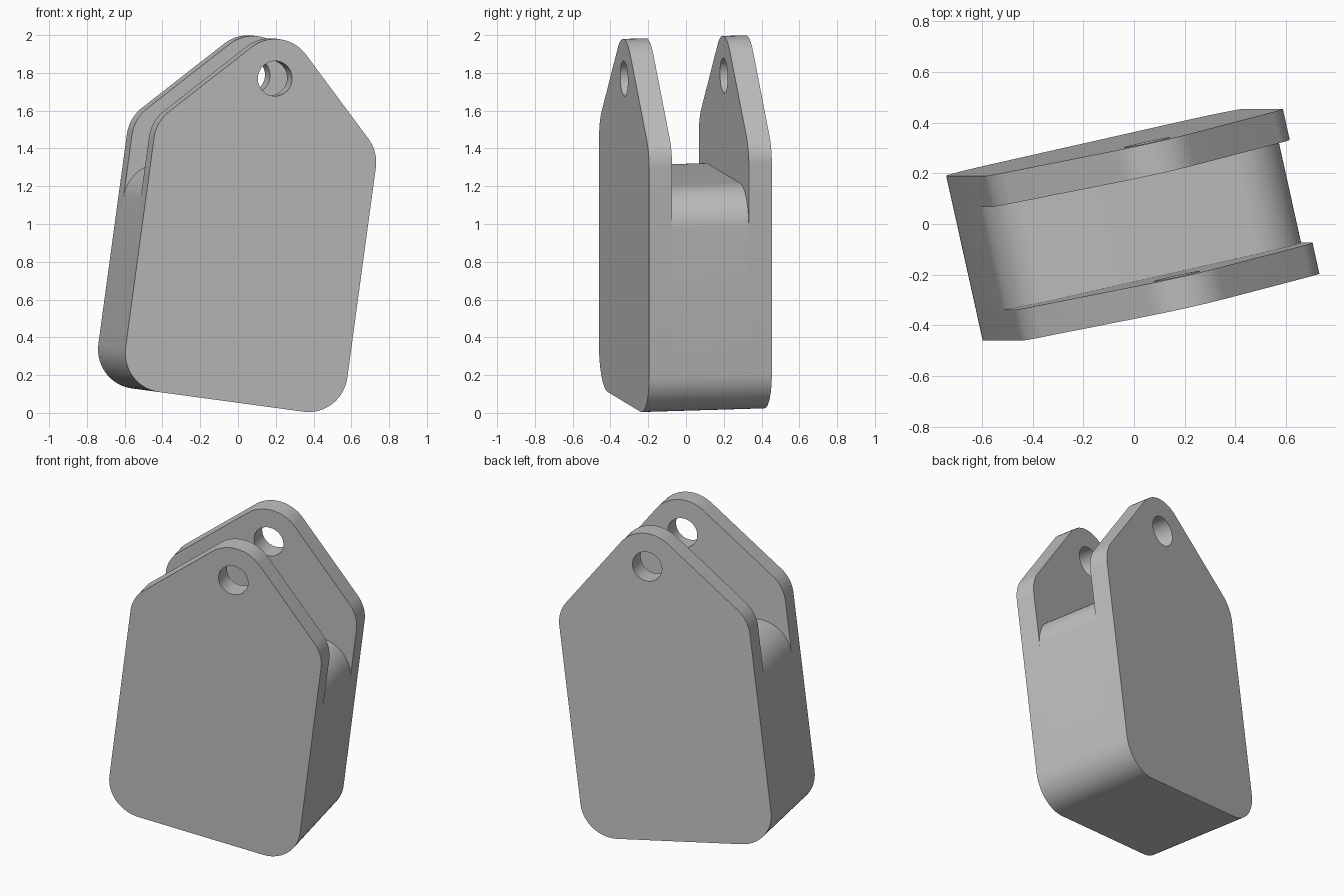
import bpy, bmesh
from math import radians, sin, cos, tan, pi, atan2
from mathutils import Matrix, Vector

cube = bpy.data.objects.get("Cube")
if cube:
    bpy.data.objects.remove(cube, do_unlink=True)

GREY = (0.52, 0.52, 0.52, 1)
metal = bpy.data.materials.new("plain grey")
metal.use_nodes = True
metal.diffuse_color = GREY
metal.node_tree.nodes["Principled BSDF"].inputs["Base Color"].default_value = GREY

# Main dimensions, in the upright frame of the clevis
HALF = 0.607        # half width
DEPTH = 0.666       # over both plates
PLATE = 0.125       # plate thickness
BOTTOM = 0.053
CORE_TOP = 1.258
HOLE_Z = 1.78
R = 0.21            # corner radius, also around the eye
HOLE_R = 0.093

# The whole part stands turned and tilted
PLACE = (Matrix.Translation((0, -0.318, 0)) @ Matrix.Rotation(radians(7.73), 4, 'Y')
         @ Matrix.Rotation(radians(12.6), 4, 'Z') @ Matrix.Translation((-0.045, 0, 0)))


def rounded(corners, steps=14):
    """Outline with every (x, z, radius) corner filleted."""
    out = []
    for i, (x, z, r) in enumerate(corners):
        p = Vector((x, z))
        a = (Vector(corners[i - 1][:2]) - p).normalized()
        b = (Vector(corners[(i + 1) % len(corners)][:2]) - p).normalized()
        half = a.angle(b) / 2
        centre = p + (a + b).normalized() * (r / sin(half))
        start = p + a * (r / tan(half)) - centre
        end = p + b * (r / tan(half)) - centre
        a0 = atan2(start.y, start.x)
        turn = (atan2(end.y, end.x) - a0 + pi) % (2 * pi) - pi
        for k in range(steps + 1):
            t = a0 + turn * k / steps
            out.append(centre + Vector((cos(t), sin(t))) * r)
    return out


def slab(name, loops, y0, y1):
    """Extrude an outline (with optional hole loops) from y0 to y1."""
    bm = bmesh.new()
    edges = []
    for loop in loops:
        vs = [bm.verts.new((p.x, y0, p.y)) for p in loop]
        edges += [bm.edges.new((v, vs[(i + 1) % len(vs)])) for i, v in enumerate(vs)]
    bmesh.ops.triangle_fill(bm, edges=edges, use_beauty=True)
    res = bmesh.ops.extrude_face_region(bm, geom=bm.faces[:], use_keep_orig=True)
    moved = [g for g in res["geom"] if isinstance(g, bmesh.types.BMVert)]
    bmesh.ops.translate(bm, verts=moved, vec=(0, y1 - y0, 0))
    bmesh.ops.recalc_face_normals(bm, faces=bm.faces[:])
    bm.transform(PLACE)
    mesh = bpy.data.meshes.new(name)
    bm.to_mesh(mesh)
    bm.free()
    mesh.materials.append(metal)
    obj = bpy.data.objects.new(name, mesh)
    bpy.context.collection.objects.link(obj)
    bpy.ops.object.select_all(action='DESELECT')
    obj.select_set(True)
    bpy.context.view_layer.objects.active = obj
    bpy.ops.object.shade_smooth_by_angle(angle=radians(30))


# Side plates: house-shaped outline, 45 degree shoulders, drilled eye
peak = HOLE_Z + R * 2 ** 0.5
shoulder = peak - HALF
plate = rounded([(-HALF, BOTTOM, R), (HALF, BOTTOM, R), (HALF, shoulder, R),
                 (0, peak, R), (-HALF, shoulder, R)])
eye = [Vector((HOLE_R * cos(t), HOLE_Z + HOLE_R * sin(t)))
       for t in (2 * pi * k / 48 for k in range(48))]
slab("front_plate", [plate, eye], 0, PLATE)
slab("back_plate", [plate, eye], DEPTH - PLATE, DEPTH)

# Solid core between the plates, rounded on all four corners
core = rounded([(-HALF, BOTTOM, R), (HALF, BOTTOM, R),
                (HALF, CORE_TOP, R), (-HALF, CORE_TOP, R)])
slab("core_block", [core], PLATE, DEPTH - PLATE)
